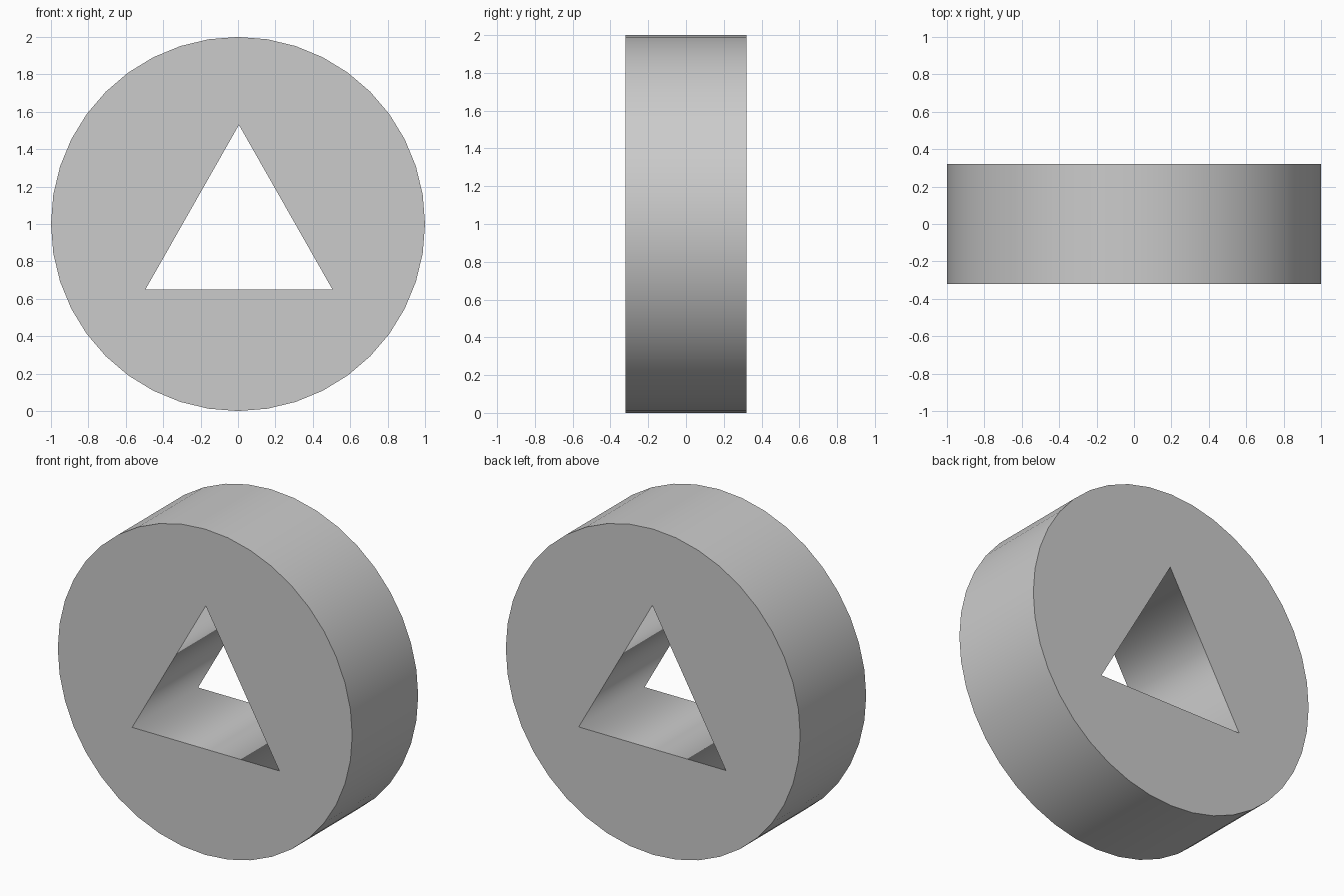
import bpy, bmesh
from math import sin, cos, tau

if "Cube" in bpy.data.objects:
    bpy.data.objects.remove(bpy.data.objects["Cube"])

SIDES, HALF = 40, 0.32
disc = [(sin(tau * i / SIDES), 1 + cos(tau * i / SIDES)) for i in range(SIDES)]
triangle = [(0.005, 1.53), (0.505, 0.65), (-0.495, 0.65)]

bm = bmesh.new()


def tube(profile):
    """Walls from front to back along a closed profile; returns the rim edges."""
    n = len(profile)
    front, back = ([bm.verts.new((x, y, z)) for x, z in profile] for y in (-HALF, HALF))
    for i in range(n):
        j = (i + 1) % n
        bm.faces.new((front[i], front[j], back[j], back[i])).smooth = True
    return [[bm.edges.get((ring[i], ring[(i + 1) % n])) for i in range(n)]
            for ring in (front, back)]


# Outer rim and triangular through hole
outer, hole = tube(disc), tube(triangle)

# Flat front and back faces between the two outlines
for side in (0, 1):
    rims = outer[side] + hole[side]
    bmesh.ops.triangle_fill(bm, edges=rims, use_beauty=True, use_dissolve=False)
    for e in rims:
        e.smooth = False
bmesh.ops.recalc_face_normals(bm, faces=bm.faces)

mesh = bpy.data.meshes.new("disc_with_triangular_hole")
bm.to_mesh(mesh)
bm.free()
bpy.context.collection.objects.link(bpy.data.objects.new("disc_with_triangular_hole", mesh))
